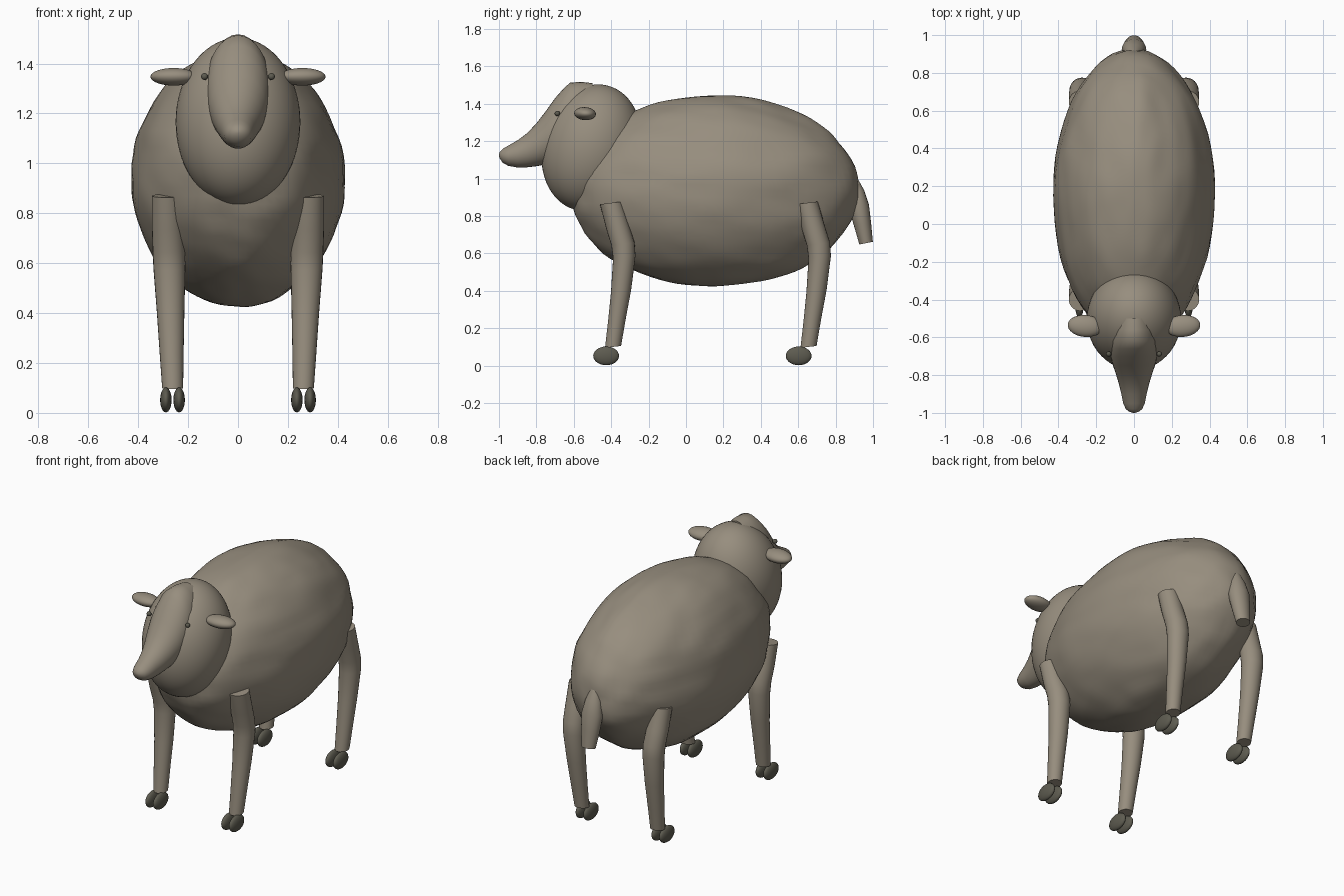
import bpy, bmesh, math
from mathutils import Vector, noise

cube = bpy.data.objects.get("Cube")
if cube:
    bpy.data.objects.remove(cube, do_unlink=True)


def material(name, rgb):
    mat = bpy.data.materials.new(name)
    mat.use_nodes = True
    mat.diffuse_color = (*rgb, 1)
    mat.node_tree.nodes["Principled BSDF"].inputs["Base Color"].default_value = (*rgb, 1)
    return mat


WOOL = material("warm grey wool", (0.31, 0.27, 0.21))
DARK = material("dark hoof grey", (0.11, 0.105, 0.08))


def finish(obj, name, mat):
    obj.name = name
    obj.data.materials.append(mat)
    bpy.ops.object.select_all(action="DESELECT")
    obj.select_set(True)
    bpy.context.view_layer.objects.active = obj
    bpy.ops.object.shade_smooth_by_angle(angle=math.radians(50))
    return obj


def ellipsoid(name, center, radii, mat, tilt=(0, 0, 0), segments=32, rings=20):
    bpy.ops.mesh.primitive_uv_sphere_add(segments=segments, ring_count=rings, radius=1,
                                         location=center, rotation=tilt, scale=radii)
    return finish(bpy.context.object, name, mat)


def loft(name, rings, vertical, mat, sides=24, lean=0.0):
    """Skin ellipses (center, half width, half depth); vertical rings stand in xz."""
    bm = bmesh.new()
    loops = []
    for center, a, b in rings:
        loop = []
        for i in range(sides):
            t = math.tau * i / sides
            u, v = a * math.cos(t), b * math.sin(t)
            offset = Vector((u, 0, v)) if vertical else Vector((u, v, v * lean))
            loop.append(bm.verts.new(Vector(center) + offset))
        loops.append(loop)
    for low, high in zip(loops, loops[1:]):
        for i in range(sides):
            j = (i + 1) % sides
            bm.faces.new((low[i], low[j], high[j], high[i]))
    bm.faces.new(loops[0])
    bm.faces.new(loops[-1])
    bmesh.ops.recalc_face_normals(bm, faces=bm.faces)
    mesh = bpy.data.meshes.new(name)
    bm.to_mesh(mesh)
    bm.free()
    obj = bpy.data.objects.new(name, mesh)
    bpy.context.collection.objects.link(obj)
    return finish(obj, name, mat)


# Fleece body, roughened with lengthwise tufts
body = ellipsoid("fleece_body", (0, 0.15, 0.935), (0.428, 0.775, 0.51), WOOL,
                 segments=72, rings=48)
for vert in body.data.vertices:
    p = vert.co.copy()
    bump = noise.noise(Vector((p.x * 5, p.y * 3, p.z * 6)))
    bump += 0.5 * noise.noise(Vector((p.x * 11, p.y * 6, p.z * 13)))
    vert.co = p * (1 + 0.022 * bump)

# Round woolly neck
ellipsoid("woolly_neck", (0, -0.505, 1.165), (0.25, 0.262, 0.343), WOOL,
          tilt=(math.radians(-15), 0, 0), segments=48, rings=32)

# Face and muzzle: y, top, bottom, half width
face = [(-0.5, 1.51, 1.12, 0.11), (-0.56, 1.517, 1.11, 0.122), (-0.62, 1.513, 1.1, 0.128),
        (-0.66, 1.475, 1.095, 0.128), (-0.7, 1.43, 1.085, 0.124), (-0.75, 1.36, 1.075, 0.111),
        (-0.8, 1.295, 1.066, 0.094), (-0.85, 1.242, 1.06, 0.079), (-0.9, 1.205, 1.059, 0.067),
        (-0.95, 1.176, 1.068, 0.057), (-0.98, 1.159, 1.084, 0.043),
        (-0.995, 1.143, 1.106, 0.023), (-1.0, 1.129, 1.121, 0.005)]
loft("face", [((0, y, (top + low) / 2), w, (top - low) / 2) for y, top, low, w in face],
     True, WOOL, sides=32)

# Tail, hanging down behind
loft("tail", [((0, 0.89, 1.0), 0.025, 0.025), ((0, 0.91, 0.93), 0.05, 0.042),
              ((0, 0.925, 0.85), 0.065, 0.053), ((0, 0.943, 0.76), 0.057, 0.046),
              ((0, 0.963, 0.655), 0.043, 0.036)], False, WOOL, lean=0.2)

# Leg rings: x, y, z, half width, half depth
leg = [(0.262, -0.39, 0.1, 0.042, 0.043), (0.266, -0.37, 0.24, 0.048, 0.047),
       (0.27, -0.347, 0.4, 0.055, 0.054), (0.275, -0.33, 0.58, 0.064, 0.06),
       (0.277, -0.337, 0.65, 0.065, 0.062), (0.281, -0.365, 0.74, 0.064, 0.062),
       (0.285, -0.4, 0.87, 0.06, 0.06)]

for side, label in ((1, "left"), (-1, "right")):
    ellipsoid(f"{label}_ear", (side * 0.258, -0.54, 1.347), (0.093, 0.058, 0.035), WOOL,
              tilt=(math.radians(-4), 0, side * math.radians(5)))
    ellipsoid(f"{label}_eye", (side * 0.134, -0.688, 1.348), (0.014, 0.014, 0.014), DARK,
              segments=16, rings=10)
    for shift, end in ((0, "front"), (1.045, "rear")):
        loft(f"{end}_{label}_leg",
             [((side * x, y + shift, z), w, d) for x, y, z, w, d in leg],
             False, WOOL, lean=0.12)
        for x, toe in ((0.236, "inner"), (0.289, "outer")):
            ellipsoid(f"{end}_{label}_{toe}_hoof", (side * x, -0.427 + shift * 0.985, 0.052),
                      (0.023, 0.069, 0.05), DARK, segments=24, rings=14)
